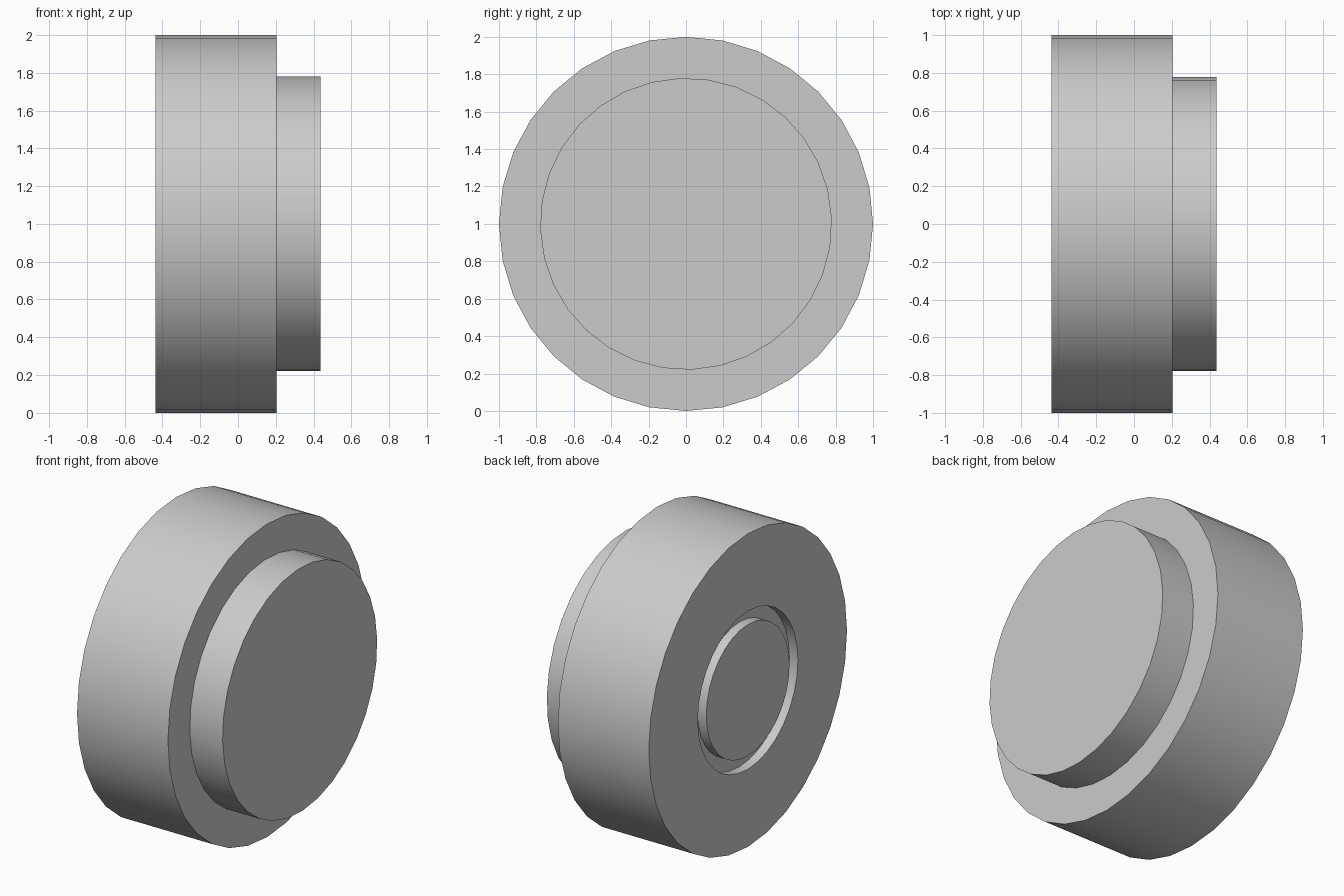
import bpy, math

cube = bpy.data.objects.get("Cube")
if cube:
    bpy.data.objects.remove(cube, do_unlink=True)

SEGMENTS = 32

grey = bpy.data.materials.new("plain grey")
grey.use_nodes = True
colour = (0.6, 0.6, 0.6, 1)
grey.diffuse_color = colour
grey.node_tree.nodes["Principled BSDF"].inputs["Base Color"].default_value = colour


def lathe(name, profile, turn=0.0):
    """Spin (x, radius) points about the x axis, capping both ends."""
    verts, faces = [], []
    for x, r in profile:
        for i in range(SEGMENTS):
            a = turn + math.tau * i / SEGMENTS
            verts.append((x, -r * math.sin(a), 1 + r * math.cos(a)))
    for k in range(len(profile) - 1):
        for i in range(SEGMENTS):
            j = (i + 1) % SEGMENTS
            a, b = k * SEGMENTS, (k + 1) * SEGMENTS
            faces.append((a + i, a + j, b + j, b + i))
    faces.append(tuple(reversed(range(SEGMENTS))))
    faces.append(tuple(range(len(verts) - SEGMENTS, len(verts))))
    mesh = bpy.data.meshes.new(name)
    mesh.from_pydata(verts, [], faces)
    mesh.materials.append(grey)
    obj = bpy.data.objects.new(name, mesh)
    bpy.context.collection.objects.link(obj)
    bpy.ops.object.select_all(action="DESELECT")
    obj.select_set(True)
    bpy.context.view_layer.objects.active = obj
    bpy.ops.object.mode_set(mode="EDIT")
    bpy.ops.mesh.select_all(action="SELECT")
    bpy.ops.mesh.normals_make_consistent(inside=False)
    bpy.ops.object.mode_set(mode="OBJECT")
    bpy.ops.object.shade_smooth_by_angle(angle=math.radians(30))
    return obj


# Main drum, with a ring groove around a flush centre pin on its -x face
back, shoulder, groove_floor = -0.437, 0.205, -0.377
lathe("drum", [(back, 0.42), (groove_floor, 0.42), (groove_floor, 0.505),
               (back, 0.505), (back, 1.0), (shoulder, 1.0)])

# Narrower boss on the +x face
lathe("boss", [(shoulder, 0.78), (0.437, 0.78)], turn=math.radians(2.2))
